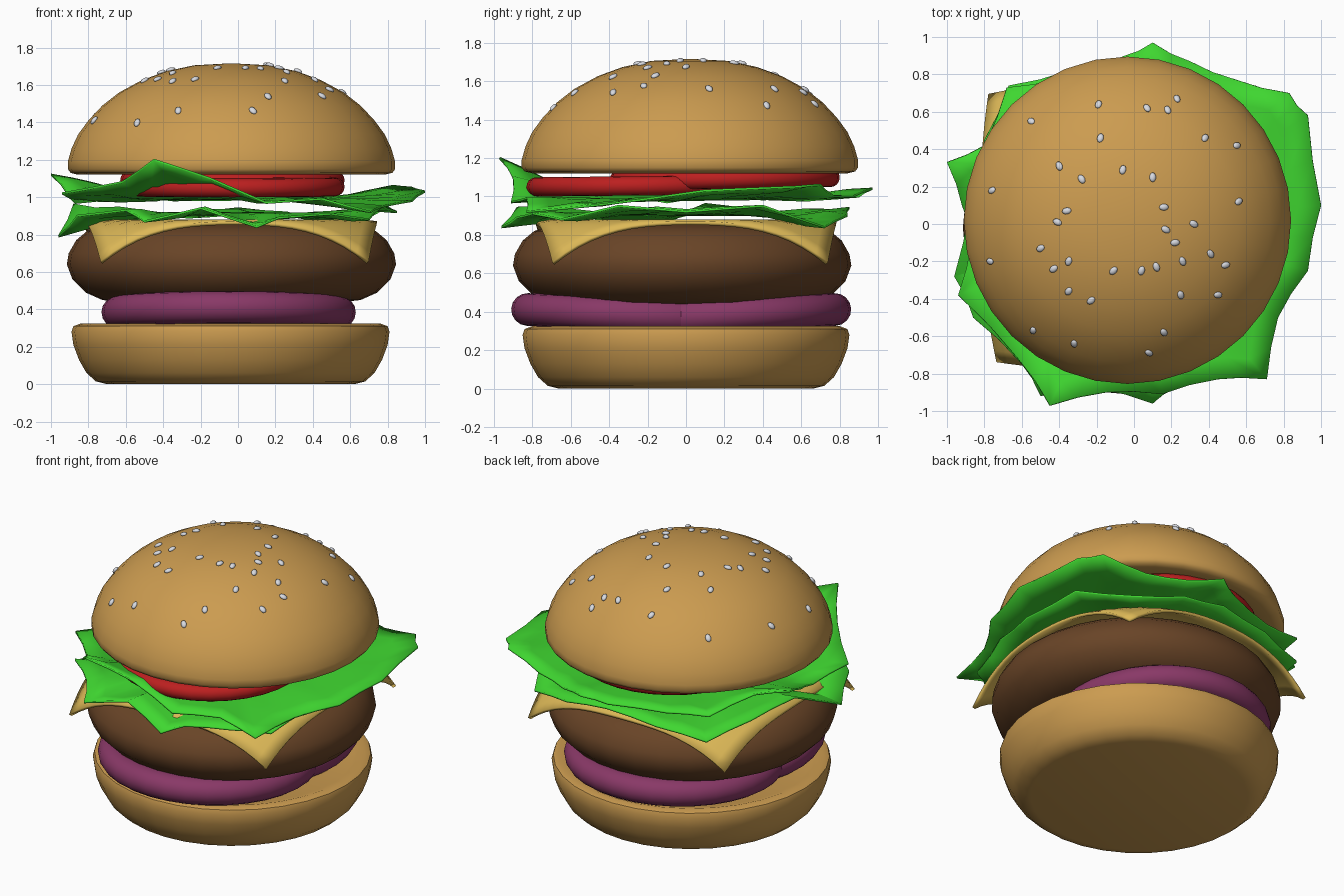
import bpy
import bmesh
import math
import random
from mathutils import Matrix, Vector

random.seed(4)
cube = bpy.data.objects.get("Cube")
if cube:
    bpy.data.objects.remove(cube, do_unlink=True)


def material(name, rgb):
    mat = bpy.data.materials.new(name)
    mat.use_nodes = True
    color = (*rgb, 1)
    mat.diffuse_color = color
    mat.node_tree.nodes["Principled BSDF"].inputs["Base Color"].default_value = color
    return mat


bread = material("toasted bread", (0.6, 0.33, 0.08))
meat = material("grilled meat", (0.14, 0.058, 0.02))
purple = material("onion purple", (0.25, 0.04, 0.135))
yellow = material("cheese yellow", (0.72, 0.48, 0.095))
green = material("lettuce green", (0.05, 0.68, 0.03))
red = material("tomato red", (0.5, 0.014, 0.014))
cream = material("seed white", (0.68, 0.7, 0.75))


def finish(name, bm, mat, angle=40):
    """Turn a bmesh into a named, shaded object."""
    bmesh.ops.recalc_face_normals(bm, faces=bm.faces)
    mesh = bpy.data.meshes.new(name)
    bm.to_mesh(mesh)
    bm.free()
    mesh.materials.append(mat)
    obj = bpy.data.objects.new(name, mesh)
    bpy.context.collection.objects.link(obj)
    bpy.ops.object.select_all(action="DESELECT")
    obj.select_set(True)
    bpy.context.view_layer.objects.active = obj
    bpy.ops.object.shade_smooth_by_angle(angle=math.radians(angle))
    return obj


def lathe(name, profile, mat, location=(0, 0, 0), tilt=0, segments=32):
    """Spin a radius/height profile around the z axis."""
    bm = bmesh.new()
    verts = [bm.verts.new((r, 0, z)) for r, z in profile]
    edges = [bm.edges.new(pair) for pair in zip(verts, verts[1:])]
    bmesh.ops.spin(bm, geom=verts + edges, cent=(0, 0, 0), axis=(0, 0, 1),
                   angle=math.tau, steps=segments, use_merge=True)
    bmesh.ops.remove_doubles(bm, verts=bm.verts, dist=0.0005)
    obj = finish(name, bm, mat)
    obj.location = location
    obj.rotation_euler.x = tilt
    return obj


def slice_profile(radius, half):
    """Flat disc with a rounded rim."""
    rim = [(radius - half + half * math.cos(a), half * math.sin(a))
           for a in (math.pi * (i / 8 - 0.5) for i in range(9))]
    return [(0, -half)] + rim + [(0, half)]


# Bottom bun
lathe("bottom_bun", [(0, 0), (0.66, 0), (0.72, 0.015), (0.77, 0.06), (0.81, 0.13),
                     (0.84, 0.21), (0.85, 0.28), (0.84, 0.31), (0.8, 0.325),
                     (0.74, 0.305), (0, 0.3)], bread, (-0.04, 0, 0))

# Onion slices leaning into each other
lathe("front_onion_slice", slice_profile(0.68, 0.085), purple, (-0.05, -0.23, 0.385), -0.045)
lathe("back_onion_slice", slice_profile(0.68, 0.085), purple, (-0.05, 0.18, 0.385), 0.045)

# Patty
lathe("patty", [(0, 0.43), (0.55, 0.435), (0.69, 0.45), (0.78, 0.49), (0.85, 0.56),
                (0.88, 0.64), (0.87, 0.7), (0.83, 0.77), (0.77, 0.82), (0.67, 0.85),
                (0, 0.86)], meat, (-0.035, -0.02, 0))

# Cheese slice whose corners droop over the patty
bm = bmesh.new()
bmesh.ops.create_grid(bm, x_segments=20, y_segments=20, size=0.79)
for v in bm.verts:
    over = max(0, v.co.length - 0.75)
    v.co *= 1 - 0.25 * over
    v.co.z = 0.88 - over ** 1.5
cheese = finish("cheese_slice", bm, yellow)
cheese.location.x = -0.04
cheese.rotation_euler.z = 0.03
solid = cheese.modifiers.new("thickness", "SOLIDIFY")
solid.thickness = 0.02


def lettuce(name, outline, height, lift):
    """Leaf built as rings that blend from a flat middle to a ruffled edge."""
    bm = bmesh.new()
    points = []
    for p, q in zip(outline, outline[1:] + outline[:1]):
        a, b = Vector(p), Vector(q)
        points += [a, (a + b) / 2 * 0.99]
    for i, p in enumerate(points):
        if i % 2:
            p.z = (points[i - 1].z + points[(i + 1) % len(points)].z) / 2
    rings = []
    for t in (0.5, 0.72, 0.87, 1):
        ripple = lift if 0.6 < t < 1 else 0
        rings.append([bm.verts.new((p.x * t, p.y * t, height + (p.z - height) * t ** 3
                                    + random.uniform(-ripple, ripple))) for p in points])
    bm.faces.new(rings[0])
    n = len(points)
    for inner, outer in zip(rings, rings[1:]):
        for i in range(n):
            j = (i + 1) % n
            bm.faces.new((inner[i], inner[j], outer[j], outer[i]))
    obj = finish(name, bm, green, 25)
    mod = obj.modifiers.new("thickness", "SOLIDIFY")
    mod.thickness = 0.012
    mod.offset = 0


# Lettuce leaves
lettuce("lower_lettuce", [
    (0.85, 0, 0.92), (0.8, 0.4, 0.95), (0.62, 0.72, 0.84), (0.3, 0.84, 0.9),
    (0, 0.85, 0.94), (-0.35, 0.82, 0.9), (-0.67, 0.74, 0.85), (-0.8, 0.45, 0.92),
    (-0.88, 0.1, 0.96), (-0.96, -0.28, 0.79), (-0.86, -0.5, 0.9), (-0.6, -0.75, 0.93),
    (-0.5, -0.92, 0.87), (-0.2, -0.88, 0.94), (0.1, -0.96, 0.84), (0.22, -0.88, 0.89),
    (0.5, -0.8, 0.91), (0.7, -0.65, 0.88), (0.77, -0.35, 0.95)], 0.91, 0.015)
lettuce("upper_lettuce", [
    (1, 0.1, 1.03), (0.93, 0.58, 1.05), (0.83, 0.7, 1.06), (0.55, 0.77, 1),
    (0.3, 0.87, 1), (0.1, 0.97, 1.04), (-0.05, 0.9, 1), (-0.4, 0.78, 0.99),
    (-0.68, 0.73, 1.02), (-0.8, 0.42, 1.08), (-1, 0.33, 1.12), (-0.92, 0.1, 1.03),
    (-0.87, -0.1, 0.97), (-0.94, -0.38, 1.02), (-0.62, -0.72, 1.08), (-0.45, -0.97, 1.2),
    (-0.15, -0.9, 1.1), (0.15, -0.91, 0.97), (0.45, -0.83, 0.99), (0.71, -0.83, 0.92),
    (0.77, -0.5, 0.95), (0.93, -0.25, 0.98)], 0.985, 0.012)

# Tomato slices
lathe("front_tomato_slice", slice_profile(0.6, 0.05), red, (-0.03, -0.23, 1.055), 0.01)
lathe("back_tomato_slice", slice_profile(0.6, 0.05), red, (-0.03, 0.2, 1.09), 0.015)

# Top bun
dome = [(0.875, 1.19), (0.855, 1.26), (0.82, 1.335), (0.765, 1.41), (0.69, 1.49),
        (0.6, 1.56), (0.48, 1.625), (0.35, 1.673), (0.2, 1.705), (0, 1.716)]
center = Vector((-0.035, 0.02, 0))
lathe("top_bun", [(0, 1.14), (0.74, 1.14), (0.82, 1.12), (0.86, 1.13), (0.875, 1.15)] + dome,
      bread, center)

# Sesame seeds resting on the dome
spots = [(-.55, .55), (-.19, .64), (-.18, .46), (.07, .62), (.18, .61), (.23, .67),
         (.38, .46), (.55, .42), (-.4, .31), (-.28, .24), (-.06, .29), (.1, .25),
         (-.76, .18), (-.36, .07), (-.41, .01), (.16, .09), (.17, -.03), (.22, -.1),
         (.32, 0), (.56, .12), (-.5, -.13), (-.43, -.24), (-.35, -.2), (-.77, -.2),
         (-.35, -.36), (-.23, -.41), (-.11, -.25), (.04, -.25), (.12, -.23), (.26, -.2),
         (.41, -.16), (.49, -.22), (.25, -.38), (.45, -.38), (-.54, -.57), (-.32, -.64),
         (.16, -.58), (.08, -.69)]
bm = bmesh.new()
for x, y in spots:
    offset = Vector((x, y, 0)) - center
    r = offset.length
    for (r1, z1), (r0, z0) in zip(dome, dome[1:]):
        if r0 <= r <= r1:
            slope = (z1 - z0) / (r1 - r0)
            z = z0 + slope * (r - r0)
            break
    normal = offset.normalized() * -slope + Vector((0, 0, 1))
    matrix = (Matrix.Translation((x, y, z + 0.004))
              @ normal.to_track_quat("Z", "Y").to_matrix().to_4x4()
              @ Matrix.Rotation(random.uniform(-0.6, 0.6), 4, "Z")
              @ Matrix.Diagonal((0.018, 0.026, 0.012, 1)))
    bmesh.ops.create_uvsphere(bm, u_segments=10, v_segments=6, radius=1, matrix=matrix)
finish("sesame_seeds", bm, cream, 60)
